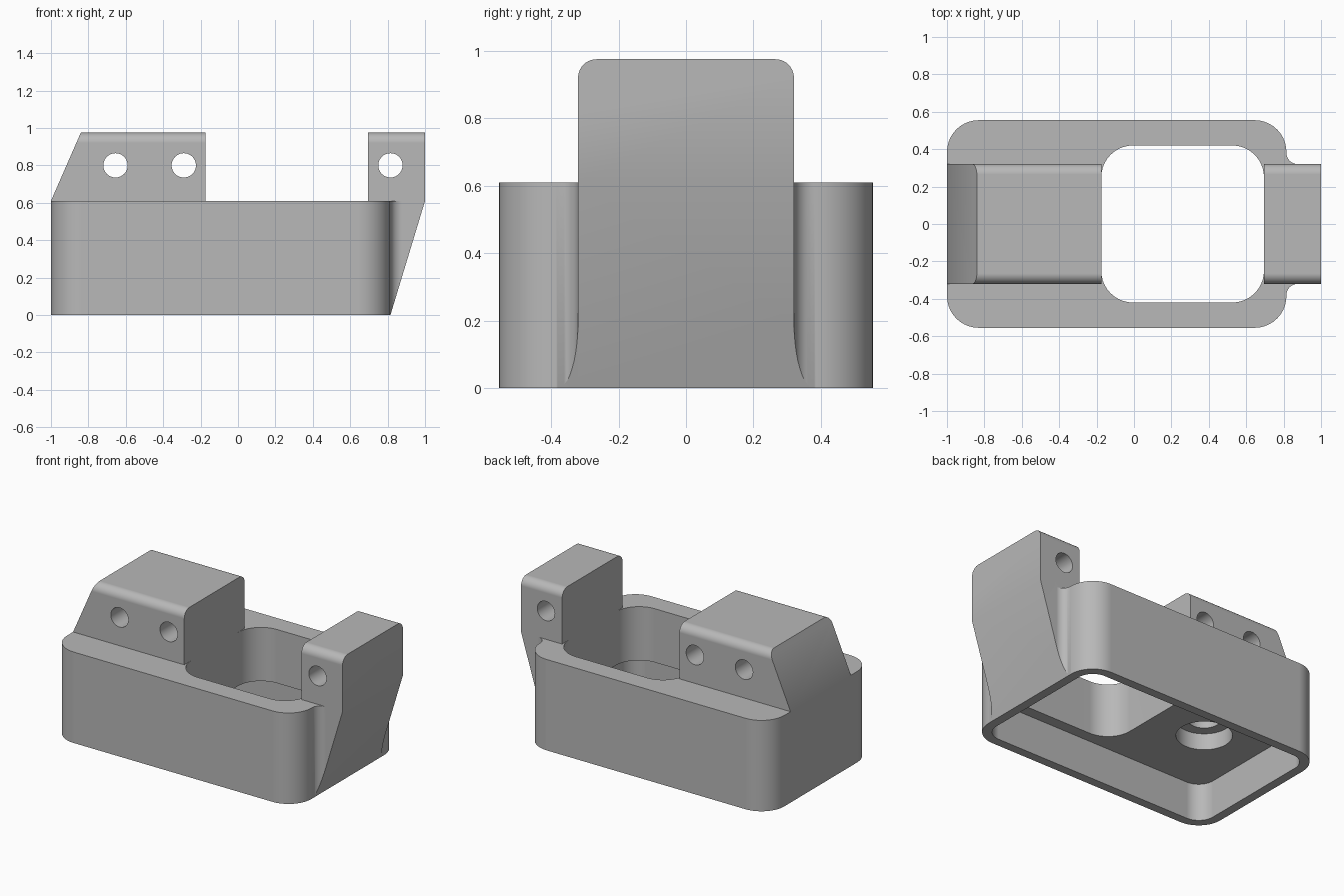
import bpy
import bmesh
from math import cos, sin, radians

if "Cube" in bpy.data.objects:
    bpy.data.objects.remove(bpy.data.objects["Cube"])

grey = bpy.data.materials.new("plain grey")
grey.use_nodes = True
grey.diffuse_color = (0.48, 0.48, 0.48, 1)
grey.node_tree.nodes["Principled BSDF"].inputs["Base Color"].default_value = grey.diffuse_color

BODY_TOP, TOP = 0.61, 0.975
HALF = 0.32          # half width of the raised blocks
FILLET = 0.06


def arc(cx, cy, r, start, end, steps=10):
    angles = [radians(start + (end - start) * i / steps) for i in range(steps + 1)]
    return [(cx + r * cos(a), cy + r * sin(a)) for a in angles]


def rounded_rect(x0, x1, y, r):
    return (arc(x1 - r, y - r, r, 0, 90) + arc(x0 + r, y - r, r, 90, 180)
            + arc(x0 + r, r - y, r, 180, 270) + arc(x1 - r, r - y, r, 270, 360))


def prism(name, points, axis, lo, hi):
    """Extrude a flat outline along one axis."""
    place = {"x": lambda u, v, w: (w, u, v),
             "y": lambda u, v, w: (u, w, v),
             "z": lambda u, v, w: (u, v, w)}[axis]
    bm = bmesh.new()
    rings = [[bm.verts.new(place(u, v, w)) for u, v in points] for w in (lo, hi)]
    bm.faces.new(rings[0])
    bm.faces.new(rings[1])
    n = len(points)
    for i in range(n):
        j = (i + 1) % n
        bm.faces.new((rings[0][i], rings[0][j], rings[1][j], rings[1][i]))
    bmesh.ops.recalc_face_normals(bm, faces=bm.faces)
    mesh = bpy.data.meshes.new(name)
    bm.to_mesh(mesh)
    bm.free()
    mesh.materials.append(grey)
    obj = bpy.data.objects.new(name, mesh)
    bpy.context.collection.objects.link(obj)
    return obj


def cylinder(name, cx, cy, r, axis, lo, hi):
    return prism(name, arc(cx, cy, r, 0, 360, 40)[:-1], axis, lo, hi)


def combine(target, other, operation):
    """Apply a boolean and discard the second shape."""
    mod = target.modifiers.new(operation, "BOOLEAN")
    mod.object, mod.operation, mod.solver = other, operation, "EXACT"
    bpy.context.view_layer.objects.active = target
    bpy.ops.object.modifier_apply(modifier=mod.name)
    bpy.data.objects.remove(other)


def raised_block(name, x0, x1, z0):
    """Block with rounded long top edges."""
    r = 0.055
    outline = ([(-HALF, z0), (HALF, z0)] + arc(HALF - r, TOP - r, r, 0, 90)
               + arc(r - HALF, TOP - r, r, 90, 180))
    return prism(name, outline, "x", x0, x1)


# Hollow housing with a rounded window through it
housing = prism("housing", rounded_rect(-1, 0.815, 0.555, 0.17), "z", 0, BODY_TOP)
window = prism("window_cutter", rounded_rect(-0.175, 0.695, 0.42, 0.17), "z", -0.5, 1.5)
combine(housing, window, "DIFFERENCE")

# Long block with a sloping end
long_block = raised_block("long_block", -1, -0.175, 0.5)
slope = prism("slope", [(-1, 0.4), (0.1, 0.4), (0.1, 1.2), (-0.742, 1.2), (-1, BODY_TOP)],
              "y", -1, 1)
combine(long_block, slope, "INTERSECT")
combine(housing, long_block, "UNION")

# Short block with filleted, tapering overhang
short_block = raised_block("short_block", 0.695, 1, 0)
side = [(0.78, HALF + FILLET)] + arc(0.815 + FILLET, HALF + FILLET, FILLET, 180, 270) + [(1, HALF)]
wing = prism("wing", side + [(x, -y) for x, y in reversed(side)], "z", 0, BODY_TOP)
combine(short_block, wing, "UNION")
taper = prism("taper", [(0.6, 0), (0.815, 0), (1, BODY_TOP), (1, 1.2), (0.6, 1.2)], "y", -1, 1)
combine(short_block, taper, "INTERSECT")
combine(housing, short_block, "UNION")

# Underside pocket and stepped bore
pocket = prism("pocket_cutter", rounded_rect(-0.94, 0.755, 0.495, 0.11), "z", -0.2, 0.25)
combine(housing, pocket, "DIFFERENCE")
combine(housing, cylinder("wide_bore", -0.55, 0, 0.17, "z", 0.2, 0.36), "DIFFERENCE")
combine(housing, cylinder("narrow_bore", -0.55, 0, 0.1, "z", 0.3, 0.6), "DIFFERENCE")

# Cross holes through the blocks
for x in (-0.655, -0.29, 0.815):
    combine(housing, cylinder("cross_hole", x, 0.8, 0.065, "y", -1, 1), "DIFFERENCE")

# Smooth curved walls, keep corners crisp
bpy.ops.object.select_all(action="DESELECT")
housing.select_set(True)
bpy.context.view_layer.objects.active = housing
bpy.ops.object.shade_smooth_by_angle(angle=radians(25))
weighted = housing.modifiers.new("even_normals", "WEIGHTED_NORMAL")
weighted.keep_sharp = True
